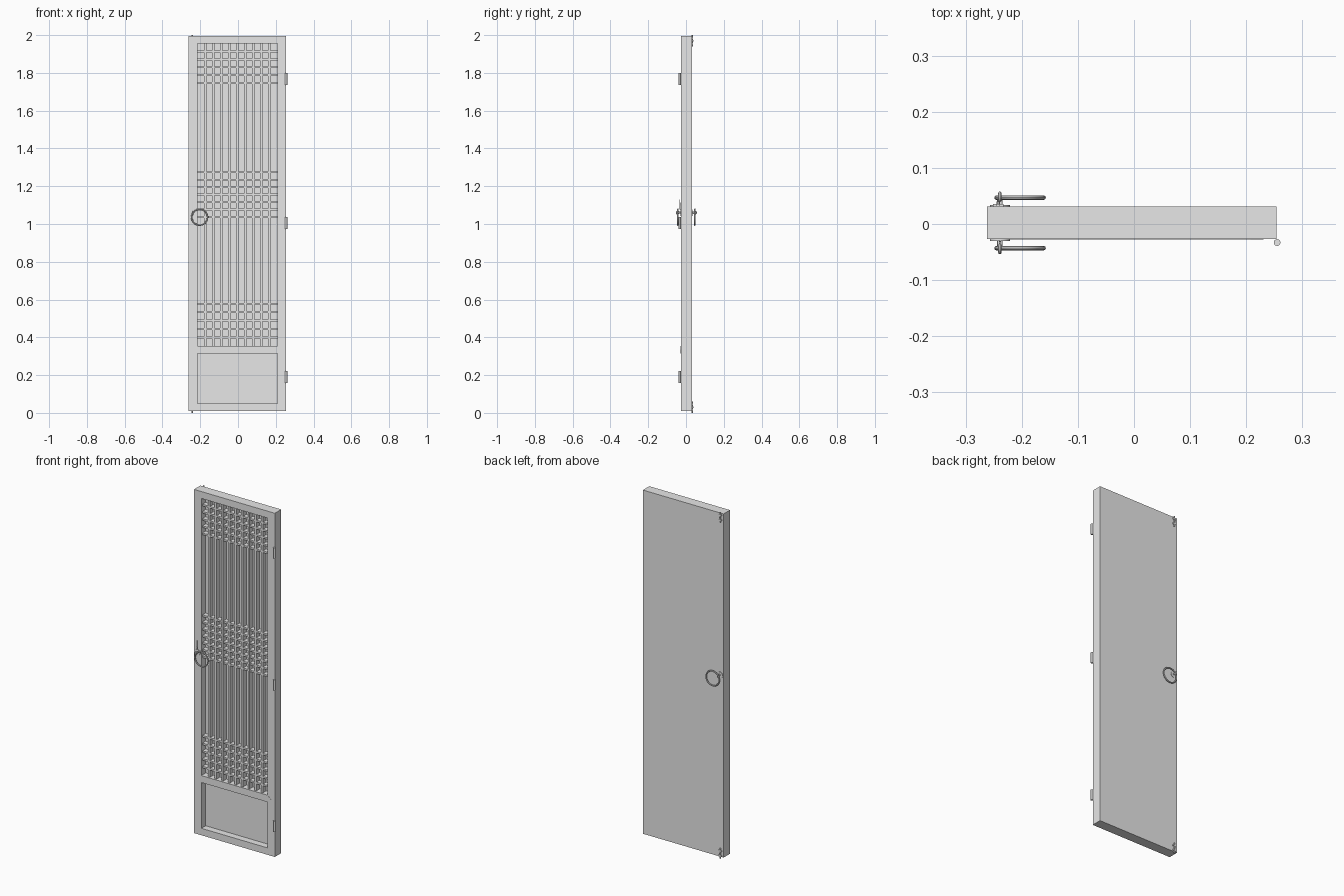
import bpy, bmesh, math
from mathutils import Vector, Matrix

cube = bpy.data.objects.get("Cube")
if cube:
    bpy.data.objects.remove(cube, do_unlink=True)

grey = bpy.data.materials.new("plain_grey")
grey.use_nodes = True
grey.diffuse_color = (0.8, 0.8, 0.8, 1)
grey.node_tree.nodes["Principled BSDF"].inputs["Base Color"].default_value = (0.8, 0.8, 0.8, 1)

LEFT, RIGHT, FRONT, BACK = -0.262, 0.254, -0.027, 0.031
BOTTOM, TOP = 0.01, 1.995
IN_L, IN_R = -0.215, 0.208            # sides of both openings
RAIL_LOW, RAIL_HIGH = 0.315, 0.355
PANEL_LOW, LATTICE_TOP = 0.05, 1.955
FLOOR = 0.012                         # depth of the recessed faces


def finish(name, bm, smooth=False):
    mesh = bpy.data.meshes.new(name)
    bmesh.ops.recalc_face_normals(bm, faces=bm.faces)
    bm.to_mesh(mesh)
    bm.free()
    mesh.materials.append(grey)
    obj = bpy.data.objects.new(name, mesh)
    bpy.context.collection.objects.link(obj)
    if smooth:
        bpy.ops.object.select_all(action='DESELECT')
        obj.select_set(True)
        bpy.context.view_layer.objects.active = obj
        bpy.ops.object.shade_smooth_by_angle()
    return obj


def add_box(bm, lo, hi):
    lo, hi = Vector(lo), Vector(hi)
    mat = Matrix.Translation((lo + hi) / 2) @ Matrix.Diagonal((*(hi - lo), 1))
    bmesh.ops.create_cube(bm, size=1, matrix=mat)


def add_rod(bm, start, end, r, sides=12):
    start, end = Vector(start), Vector(end)
    d = end - start
    mat = Matrix.Translation((start + end) / 2) @ d.to_track_quat('Z', 'Y').to_matrix().to_4x4()
    bmesh.ops.create_cone(bm, cap_ends=True, segments=sides, radius1=r, radius2=r,
                          depth=d.length, matrix=mat)


def add_ring(bm, centre, major, minor, axis='Y', steps=32, sides=8):
    """Torus around the given axis."""
    rot = Matrix.Rotation(math.pi / 2, 4, 'X' if axis == 'Y' else 'Y')
    mat = Matrix.Translation(centre) @ rot
    loops = []
    for i in range(steps):
        a = math.tau * i / steps
        loop = []
        for j in range(sides):
            b = math.tau * j / sides
            r = major + minor * math.cos(b)
            loop.append(bm.verts.new(mat @ Vector((r * math.cos(a), r * math.sin(a), minor * math.sin(b)))))
        loops.append(loop)
    for i in range(steps):
        p, q = loops[i], loops[(i + 1) % steps]
        for j in range(sides):
            k = (j + 1) % sides
            bm.faces.new((p[j], q[j], q[k], p[k]))


# Door slab with two recessed openings
bm = bmesh.new()
add_box(bm, (LEFT, FRONT, BOTTOM), (RIGHT, BACK, TOP))
cuts = [((x, 0, 0), (1, 0, 0)) for x in (IN_L, IN_R)]
cuts += [((0, 0, z), (0, 0, 1)) for z in (PANEL_LOW, RAIL_LOW, RAIL_HIGH, LATTICE_TOP)]
for co, no in cuts:
    bmesh.ops.bisect_plane(bm, geom=bm.verts[:] + bm.edges[:] + bm.faces[:], plane_co=co, plane_no=no)
bm.normal_update()


def is_opening(f):
    c = f.calc_center_median()
    return (f.normal.y < -0.9 and IN_L < c.x < IN_R
            and (PANEL_LOW < c.z < RAIL_LOW or RAIL_HIGH < c.z < LATTICE_TOP))


result = bmesh.ops.extrude_discrete_faces(bm, faces=[f for f in bm.faces if is_opening(f)])
for f in result["faces"]:
    bmesh.ops.translate(bm, vec=(0, FLOOR - FRONT, 0), verts=f.verts)
finish("door_slab", bm)

# Middle rail with pointed ends
bm = bmesh.new()
mid = (RAIL_LOW + RAIL_HIGH) / 2
outline = [(-0.238, mid), (IN_L, RAIL_LOW), (IN_R, RAIL_LOW),
           (0.231, mid), (IN_R, RAIL_HIGH), (IN_L, RAIL_HIGH)]
face = bm.faces.new([bm.verts.new((x, FRONT - 0.001, z)) for x, z in outline])
ext = bmesh.ops.extrude_face_region(bm, geom=[face], use_keep_orig=True)
bmesh.ops.translate(bm, vec=(0, 0.03, 0), verts=[v for v in ext["geom"] if isinstance(v, bmesh.types.BMVert)])
finish("middle_rail", bm)

# Lattice: upright bars, then three bands of cross bars
BAR = 0.006
pitch = (IN_R - IN_L) / 10
bm = bmesh.new()
for i in range(1, 10):
    x = IN_L + i * pitch
    add_box(bm, (x - BAR, -0.018, RAIL_HIGH), (x + BAR, FLOOR, LATTICE_TOP))
finish("lattice_uprights", bm)

bm = bmesh.new()
for first, step, count in ((1.747, 0.0415, 5), (1.037, 0.0395, 7), (0.400, 0.0445, 5)):
    for i in range(count):
        z = first + i * step
        add_box(bm, (IN_L, -0.017, z - 0.005), (IN_R, FLOOR, z + 0.005))
finish("lattice_cross_bars", bm)

# Hinge barrels on the front left edge
for name, z in (("top", 1.768), ("middle", 1.005), ("bottom", 0.19)):
    bm = bmesh.new()
    add_rod(bm, (RIGHT + 0.001, -0.033, z - 0.031), (RIGHT + 0.001, -0.033, z + 0.031), 0.006, 16)
    finish("hinge_" + name, bm, True)

# Ring pulls on both sides, each hung from an eye on a round plate
PULL_X, PULL_Z = -0.239, 1.06
for side, surface, s in (("front", FRONT, -1), ("back", BACK, 1)):
    bm = bmesh.new()
    add_rod(bm, (PULL_X, surface, PULL_Z), (PULL_X, surface + s * 0.003, PULL_Z), 0.018, 20)
    add_rod(bm, (PULL_X, surface, PULL_Z), (PULL_X, surface + s * 0.012, PULL_Z), 0.005)
    add_ring(bm, (PULL_X, surface + s * 0.017, PULL_Z), 0.007, 0.003, 'X', 16)
    finish("pull_mount_" + side, bm, True)
    bm = bmesh.new()
    add_ring(bm, (-0.203, surface + s * 0.016, 1.036), 0.042, 0.004)
    finish("pull_ring_" + side, bm, True)

# Thin catch above the front pull
bm = bmesh.new()
add_rod(bm, (PULL_X, -0.031, 1.075), (PULL_X, -0.033, 1.13), 0.002, 8)
finish("catch_pin", bm, True)

# Bolts at the top and bottom of the back
for name, end, s in (("top", 2.0, -1), ("bottom", 0.0, 1)):
    bm = bmesh.new()
    x = -0.242
    add_rod(bm, (x, BACK + 0.002, end), (x, BACK + 0.002, end + s * 0.06), 0.003)
    for off in (0.016, 0.045):
        z = end + s * off
        add_box(bm, (x - 0.009, BACK, z - 0.004), (x + 0.009, BACK + 0.005, z + 0.004))
    add_rod(bm, (x, BACK, end + s * 0.03), (x, BACK + 0.009, end + s * 0.03), 0.003)
    finish("bolt_" + name, bm, True)
